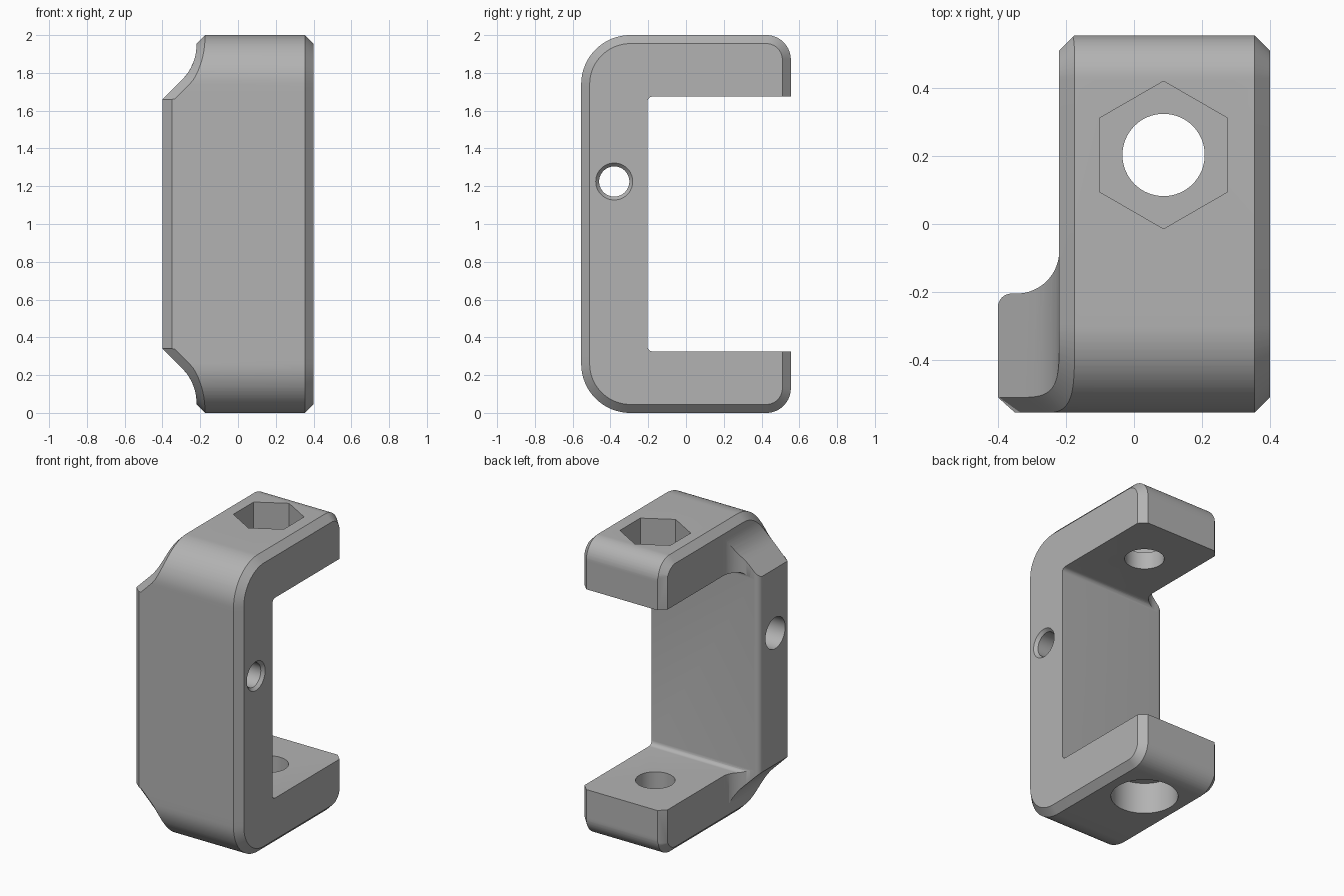
import bpy, bmesh
from math import sin, cos, pi, sqrt, hypot, radians

cube = bpy.data.objects.get("Cube")
if cube:
    bpy.data.objects.remove(cube, do_unlink=True)

Y = 0.555          # half depth
X = 0.4            # half width
C = 0.045          # edge chamfer
RF, RB = 0.26, 0.13  # front and back corner radii
SPINE = -0.205     # inner face of the spine


def mesh_object(name, verts, faces):
    mesh = bpy.data.meshes.new(name)
    mesh.from_pydata(verts, [], faces)
    bm = bmesh.new()
    bm.from_mesh(mesh)
    bmesh.ops.recalc_face_normals(bm, faces=bm.faces)
    bm.to_mesh(mesh)
    bm.free()
    obj = bpy.data.objects.new(name, mesh)
    bpy.context.collection.objects.link(obj)
    return obj


def prism(name, points, axis, lo, hi):
    """Extrude a 2D outline along x or z."""
    place = (lambda p, t: (t, *p)) if axis == "x" else (lambda p, t: (*p, t))
    n = len(points)
    verts = [place(p, t) for t in (lo, hi) for p in points]
    faces = [[i, (i + 1) % n, n + (i + 1) % n, n + i] for i in range(n)]
    return mesh_object(name, verts, faces + [list(range(n)), list(range(n, 2 * n))])


def arc(cx, cy, r, start, end, n):
    angles = [radians(start + (end - start) * i / n) for i in range(n + 1)]
    return [(cx + r * cos(a), cy + r * sin(a)) for a in angles]


def circle(cx, cy, r, n=64, turn=0):
    return arc(cx, cy, r, turn, turn + 360, n)[:-1]


def cut(body, cutter):
    cutter.hide_render = True
    mod = body.modifiers.new("cut", "BOOLEAN")
    mod.operation = "DIFFERENCE"
    mod.solver = "EXACT"
    mod.object = cutter
    bpy.context.view_layer.objects.active = body
    bpy.ops.object.modifier_apply(modifier=mod.name)
    bpy.data.objects.remove(cutter, do_unlink=True)


def flange_edge(z):
    """Edge of the flange at height z: flat, 45 degree slope, concave curve."""
    h = min(z, 2 - z)
    if h < 0.054:
        return -0.22
    if h < 0.235:
        return -0.476 + sqrt(0.256 ** 2 - (h - 0.054) ** 2)
    return max(-X, -0.06 - h)


def outline(z, r, side):
    """Point on the rounded side outline and its outward normal."""
    s = 1 if z > 1 else -1
    rise = max(0, abs(z - 1) - (1 - r)) / r
    run = sqrt(max(0, 1 - rise * rise))
    return side * (Y - r + r * run), (side * run, s * rise)


# Clamp body: chamfered cross-sections stacked in z
heights = {round(1 - r + r * sin(pi / 2 * i / 16), 5) for r in (RF, RB) for i in range(17)}
heights |= {0.66, 0.663, 0.7}
levels = sorted([1 + h for h in heights] + [1 - h for h in heights])
verts, faces = [], []
for z in levels:
    loops = []
    for r, side in ((RF, -1), (RB, 1)):
        y, (ny, nz) = outline(z, r, side)
        yi, zi = y - C * ny, z - C * nz
        left = flange_edge(zi)
        slope = (flange_edge(zi + 0.001) - flange_edge(zi - 0.001)) / 0.002
        loops.append([(X, yi, zi), (X - C, y, z),
                      (left + C * hypot(1, slope), y, z), (left, yi, zi)])
    verts += loops[0] + loops[1][::-1]
for k in range(len(levels) - 1):
    a, b = 8 * k, 8 * k + 8
    faces += [[a + i, a + (i + 1) % 8, b + (i + 1) % 8, b + i] for i in range(8)]
for a in (0, 8 * (len(levels) - 1)):
    faces += [[a + i, a + i + 1, a + 6 - i, a + 7 - i] for i in range(3)]
clamp = mesh_object("clamp_body", verts, faces)

# Narrow the arms beside the flange, with a rounded lip and a fillet
side = [(-0.6, SPINE - 0.04)]
side += arc(-0.36, SPINE - 0.04, 0.0405, 180, 90, 8)
side += arc(-0.345, SPINE + 0.1255, 0.125, 270, 360, 16)
side += [(-0.22, Y - C), (-0.22 + C, Y), (-0.12, Y + 0.055), (-0.6, Y + 0.055)]
cut(clamp, prism("arm_side_cutter", side, "z", -0.1, 2.1))

# Opening between the arms
f = 0.03
opening = arc(SPINE + f, 0.325 + f, f, 270, 180, 6)
opening += arc(SPINE + f, 1.675 - f, f, 180, 90, 6)
opening += [(1, 1.675), (1, 0.325)]
cut(clamp, prism("opening_cutter", opening, "x", -1, 1))

# Bolt holes with a hexagonal nut pocket above and a round head pocket below
bx, by = 0.087, 0.203
cut(clamp, prism("bolt_cutter", circle(bx, by, 0.121), "z", -0.2, 2.2))
cut(clamp, prism("nut_cutter", circle(bx, by, 0.217, 6, 30), "z", 1.79, 2.2))
cut(clamp, prism("head_cutter", circle(bx, by, 0.205), "z", -0.2, 0.21))

# Cross hole through the spine: wide from the flange, countersunk opposite
hy, hz = -0.38, 1.225
cut(clamp, prism("cross_hole_cutter", circle(hy, hz, 0.08, 48), "x", -1, 1))
cut(clamp, prism("wide_hole_cutter", circle(hy, hz, 0.105, 48), "x", -1, 0))
cone = prism("countersink_cutter", circle(hy, hz, 0.08, 48), "x", X - 0.02, X + 0.02)
for v in cone.data.vertices:
    if v.co.x > X:
        v.co.y = hy + (v.co.y - hy) * 1.45
        v.co.z = hz + (v.co.z - hz) * 1.45
cut(clamp, cone)

# Grey finish
grey = bpy.data.materials.new("grey")
grey.use_nodes = True
colour = (0.45, 0.45, 0.45, 1)
grey.diffuse_color = colour
grey.node_tree.nodes["Principled BSDF"].inputs["Base Color"].default_value = colour
clamp.data.materials.clear()
clamp.data.materials.append(grey)

bpy.ops.object.select_all(action="DESELECT")
clamp.select_set(True)
bpy.context.view_layer.objects.active = clamp
bpy.ops.object.shade_smooth_by_angle(angle=radians(30))
